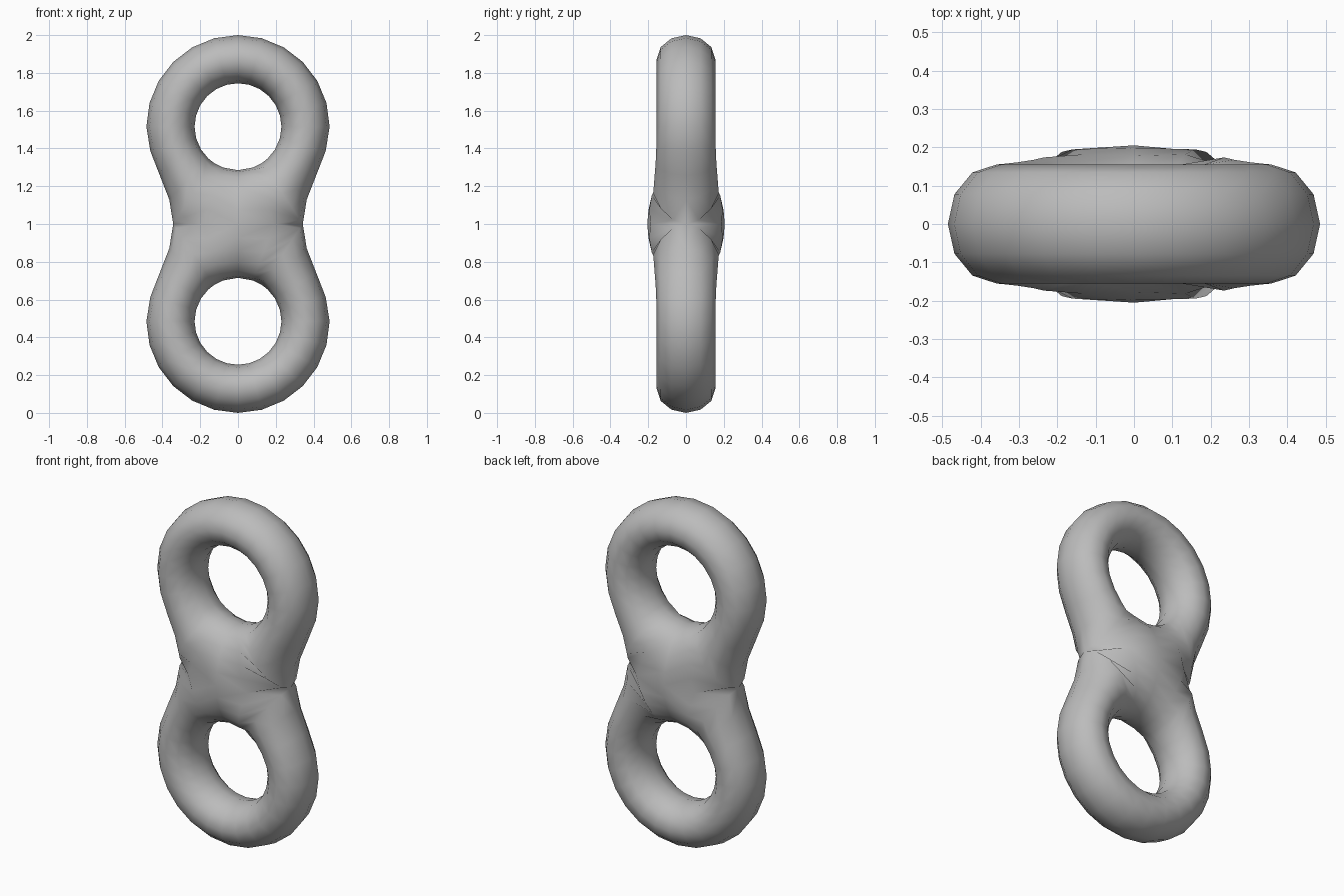
import bpy, bmesh, math

cube = bpy.data.objects.get("Cube")
if cube:
    bpy.data.objects.remove(cube, do_unlink=True)

# Sizes, measured from the middle of the figure eight
CENTRE = 0.515      # height of a hole above the middle
OUTER = 0.485       # outer radius of each loop
HOLE = 0.23         # hole radius
TUBE = (OUTER - HOLE) / 2
SECTIONS = 6        # steps from the hole to the outer rim


def half_width(z):
    """Outline half width between the waist and the widest part of the loop."""
    return 0.414 - 0.071 * math.cos(math.pi * z / CENTRE)


def dome(distance, width):
    """Elliptical rise away from an edge."""
    u = min(max(distance / width, 0), 1)
    return math.sqrt(1 - (1 - u) ** 2)


def depth(x, z):
    """Half thickness of the body, swelling towards the waist."""
    radius = math.hypot(x, z - CENTRE)
    blend = max(0, 1 - z / 0.4)
    blend = blend * blend * (3 - 2 * blend)
    rim = OUTER - radius if z > CENTRE else half_width(z) - abs(x)
    thick = 0.155 + 0.05 * math.exp(-z * z / 0.05)
    return (thick * dome(radius - HOLE, TUBE + 0.12 * blend)
            * dome(rim, TUBE + 0.13 * blend))


# Rim points of the upper loop: arc, side, waist line, other side
rim = [(OUTER * math.cos(math.pi * i / 12), CENTRE + OUTER * math.sin(math.pi * i / 12), False)
       for i in range(13)]
side = [CENTRE * (1 - i / 4) for i in range(1, 5)]
rim += [(-half_width(z), z, False) for z in side]
rim += [(half_width(0) * t, 0, True) for t in (-0.55, 0, 0.55)]
rim += [(half_width(z), z, False) for z in reversed(side)]

# Front quarter of the body, spanned from the hole to the rim
bm = bmesh.new()
rows = []
for x, z, on_waist in rim:
    length = math.hypot(x, z - CENTRE)
    hx, hz = x / length * HOLE, CENTRE + (z - CENTRE) / length * HOLE
    row = []
    for j in range(SECTIONS + 1):
        t = j / SECTIONS
        s = 1 - math.cos(math.pi * t / 2) if on_waist else (1 - math.cos(math.pi * t)) / 2
        px, pz = hx + (x - hx) * s, hz + (z - hz) * s
        edge = j == 0 or (j == SECTIONS and not on_waist)
        row.append(bm.verts.new((px, 0 if edge else -depth(px, pz), pz)))
    rows.append(row)
for a, b in zip(rows, rows[1:] + rows[:1]):
    for j in range(SECTIONS):
        bm.faces.new((a[j], a[j + 1], b[j + 1], b[j]))
bmesh.ops.recalc_face_normals(bm, faces=bm.faces)
if sum(f.normal.y for f in bm.faces) > 0:
    bmesh.ops.reverse_faces(bm, faces=bm.faces)
mesh = bpy.data.meshes.new("double_ring")
bm.to_mesh(mesh)
bm.free()

body = bpy.data.objects.new("double_ring", mesh)
bpy.context.collection.objects.link(body)
body.location.z = 1

# Mirror to the back and to the lower loop
mirror = body.modifiers.new("mirror", 'MIRROR')
mirror.use_axis = (False, True, True)
mirror.merge_threshold = 0.0005
for polygon in mesh.polygons:
    polygon.use_smooth = True

# Plain grey
grey = bpy.data.materials.new("grey")
grey.use_nodes = True
grey.diffuse_color = (0.5, 0.5, 0.5, 1)
grey.node_tree.nodes["Principled BSDF"].inputs["Base Color"].default_value = (0.5, 0.5, 0.5, 1)
mesh.materials.append(grey)
